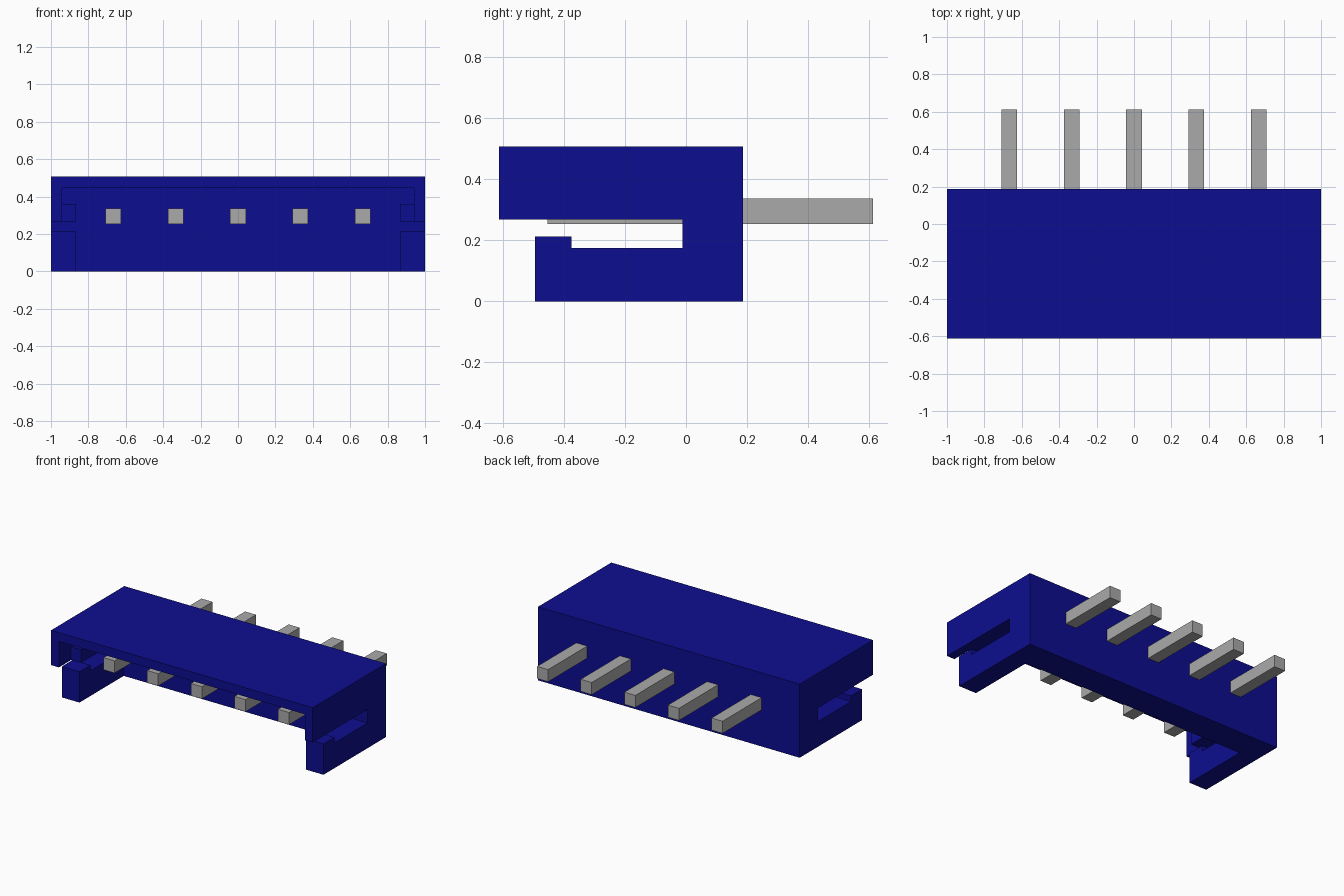
import bpy
import bmesh

cube = bpy.data.objects.get("Cube")
if cube:
    bpy.data.objects.remove(cube, do_unlink=True)


def material(name, rgb):
    m = bpy.data.materials.new(name)
    m.use_nodes = True
    m.diffuse_color = (*rgb, 1)
    m.node_tree.nodes["Principled BSDF"].inputs["Base Color"].default_value = (*rgb, 1)
    return m


navy = material("navy plastic", (0.004, 0.004, 0.28))
grey = material("grey metal", (0.40, 0.40, 0.40))


def prism(name, outline, x0, x1, mat):
    """Extrude a (y, z) outline along x."""
    bm = bmesh.new()
    face = bm.faces.new([bm.verts.new((x0, y, z)) for y, z in outline])
    ext = bmesh.ops.extrude_face_region(bm, geom=[face])
    moved = [v for v in ext["geom"] if isinstance(v, bmesh.types.BMVert)]
    bmesh.ops.translate(bm, verts=moved, vec=(x1 - x0, 0, 0))
    bmesh.ops.recalc_face_normals(bm, faces=bm.faces)
    mesh = bpy.data.meshes.new(name)
    bm.to_mesh(mesh)
    bm.free()
    mesh.materials.append(mat)
    obj = bpy.data.objects.new(name, mesh)
    bpy.context.collection.objects.link(obj)
    return obj


def box(name, x0, x1, y0, y1, z0, z1, mat):
    return prism(name, [(y0, z0), (y1, z0), (y1, z1), (y0, z1)], x0, x1, mat)


# Housing: side profile with the latch slot and hook, run the full width
WALL_Y = -0.012
profile = [(0.187, 0), (0.187, 0.508), (-0.613, 0.508), (-0.613, 0.268),
           (WALL_Y, 0.268), (WALL_Y, 0.174), (-0.375, 0.174), (-0.375, 0.213),
           (-0.495, 0.213), (-0.495, 0)]
housing = prism("housing", profile, -1, 1, navy)

# Hollow out the mating cavity, leaving side arms, guide rails and roof
cutters = [
    box("cavity_cutter", -0.865, 0.865, -0.8, WALL_Y, -0.1, 0.40, navy),
    box("upper_cavity_cutter", -0.94, 0.94, -0.8, WALL_Y, 0.36, 0.447, navy),
    box("rail_front_cutter", -0.94, 0.94, -0.8, -0.48, 0.24, 0.447, navy),
]
for c in cutters:
    mod = housing.modifiers.new(c.name, "BOOLEAN")
    mod.operation = "DIFFERENCE"
    mod.solver = "EXACT"
    mod.object = c

# Bake the cuts and discard the cutters
depsgraph = bpy.context.evaluated_depsgraph_get()
baked = bpy.data.meshes.new_from_object(housing.evaluated_get(depsgraph))
housing.modifiers.clear()
housing.data = baked
for c in cutters:
    bpy.data.objects.remove(c, do_unlink=True)

# Row of five square contact pins through the back wall
for i in range(5):
    x = (i - 2) / 3
    box(f"pin_{i + 1}", x - 0.042, x + 0.042, -0.455, 0.613, 0.253, 0.337, grey)
